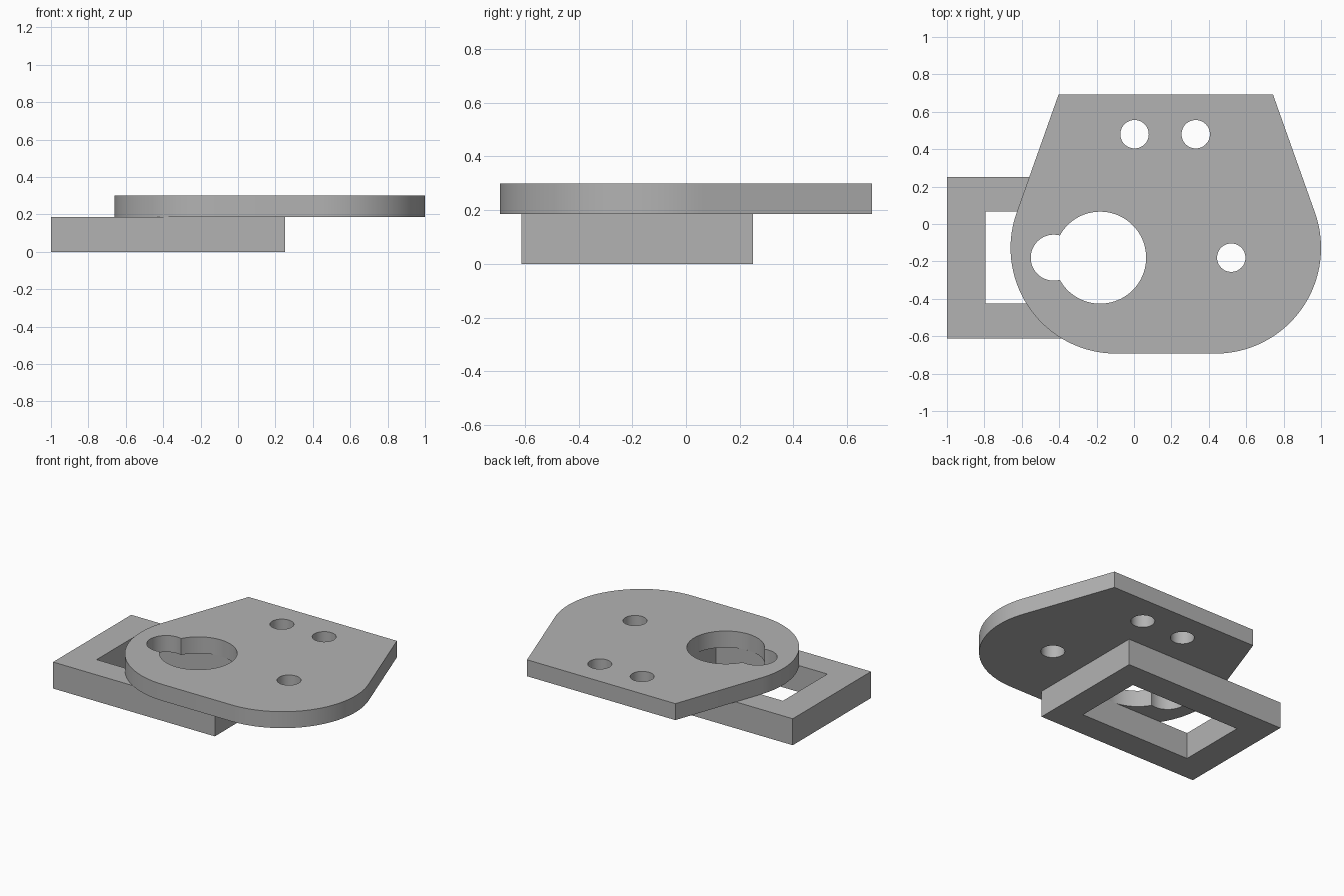
import bpy, bmesh
from math import sin, cos, radians, degrees, acos, atan2, hypot

cube = bpy.data.objects.get("Cube")
if cube:
    bpy.data.objects.remove(cube, do_unlink=True)

grey = bpy.data.materials.new("plain grey")
grey.use_nodes = True
grey.diffuse_color = (0.45, 0.45, 0.45, 1)
grey.node_tree.nodes["Principled BSDF"].inputs["Base Color"].default_value = grey.diffuse_color


def arc(cx, cy, r, start, end, steps):
    """Points along an arc, angles in degrees, both ends included."""
    angles = [radians(start + (end - start) * i / steps) for i in range(steps + 1)]
    return [(cx + r * cos(a), cy + r * sin(a)) for a in angles]


def circle(cx, cy, r, steps=48):
    return arc(cx, cy, r, 0, 360, steps)[:-1]


def rectangle(x0, x1, y0, y1):
    return [(x0, y0), (x1, y0), (x1, y1), (x0, y1)]


def slab(name, z0, z1, loops):
    """Extrude an outline (first loop) with holes (other loops)."""
    curve = bpy.data.curves.new(name + " profile", 'CURVE')
    curve.dimensions = '2D'
    curve.fill_mode = 'BOTH'
    curve.extrude = (z1 - z0) / 2
    for loop in loops:
        spline = curve.splines.new('POLY')
        spline.points.add(len(loop) - 1)
        for point, (x, y) in zip(spline.points, loop):
            point.co = (x, y, 0, 1)
        spline.use_cyclic_u = True
    helper = bpy.data.objects.new(name + " helper", curve)
    bpy.context.collection.objects.link(helper)
    bpy.context.view_layer.update()
    evaluated = helper.evaluated_get(bpy.context.evaluated_depsgraph_get())
    mesh = bpy.data.meshes.new_from_object(evaluated)
    bpy.data.objects.remove(helper, do_unlink=True)

    # Weld the caps to the walls
    bm = bmesh.new()
    bm.from_mesh(mesh)
    bmesh.ops.remove_doubles(bm, verts=bm.verts, dist=0.0005)
    bmesh.ops.recalc_face_normals(bm, faces=bm.faces)
    bmesh.ops.translate(bm, verts=bm.verts, vec=(0, 0, (z0 + z1) / 2))
    bm.to_mesh(mesh)
    bm.free()
    mesh.name = name
    mesh.materials.clear()
    mesh.materials.append(grey)
    obj = bpy.data.objects.new(name, mesh)
    bpy.context.collection.objects.link(obj)
    bpy.ops.object.select_all(action='DESELECT')
    obj.select_set(True)
    bpy.context.view_layer.objects.active = obj
    bpy.ops.object.shade_smooth_by_angle(angle=radians(30))
    return obj


# Rectangular frame underneath
slab("base_frame", 0, 0.185, [
    rectangle(-1, 0.25, -0.613, 0.25),
    rectangle(-0.795, 0.065, -0.425, 0.066)])

# Plate outline: rounded lower corners, sides tangent up to a straight back edge
mid, half_back, half_round = 0.17, 0.573, 0.265
back_y, radius = 0.693, 0.565
round_y = radius - back_y
dx, dy = half_back - half_round, back_y - round_y
tangent = degrees(atan2(dy, dx) - acos(radius / hypot(dx, dy)))
right_side = arc(half_round, round_y, radius, -90, tangent, 40) + [(half_back, back_y)]
outline = [(mid + x, y) for x, y in right_side]
outline += [(mid - x, y) for x, y in reversed(right_side)]

# Keyhole: large circle with a smaller one breaking through its left side
big_x, small_x, key_y, big_r, small_r = -0.181, -0.429, -0.18, 0.246, 0.123
gap = big_x - small_x
reach = (big_r ** 2 - small_r ** 2 + gap ** 2) / (2 * gap)
big_angle = degrees(acos(reach / big_r))
small_angle = degrees(acos((gap - reach) / small_r))
keyhole = arc(big_x, key_y, big_r, big_angle - 180, 180 - big_angle, 64)
keyhole += arc(small_x, key_y, small_r, small_angle, 360 - small_angle, 40)[1:-1]

# Top plate with keyhole and three bolt holes
bolts = [(0.003, 0.48), (0.33, 0.48), (0.52, -0.18)]
slab("top_plate", 0.185, 0.3,
     [outline, keyhole] + [circle(x, y, 0.076) for x, y in bolts])
